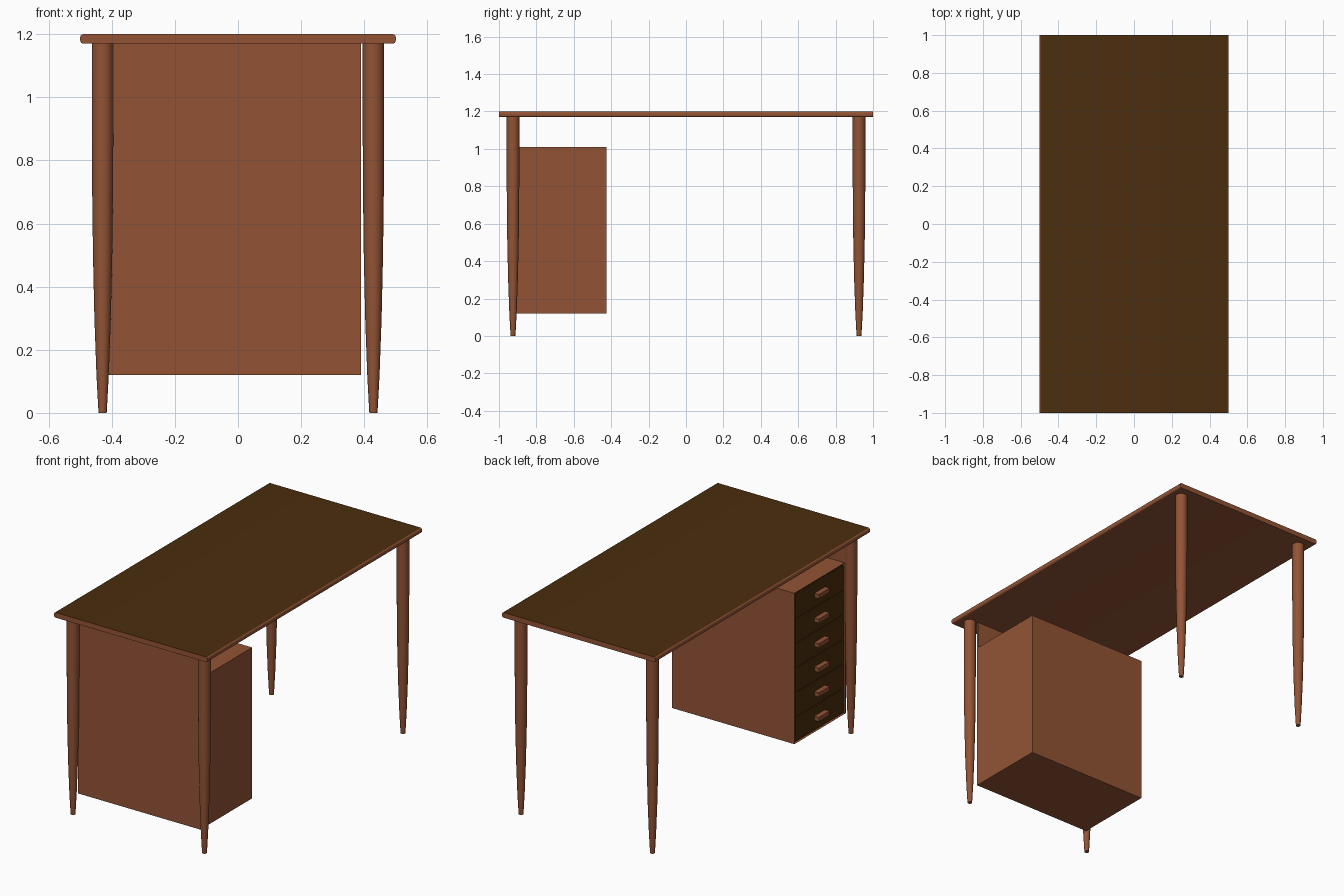
import bpy, bmesh, math

if "Cube" in bpy.data.objects:
    bpy.data.objects.remove(bpy.data.objects["Cube"])


def material(name, color):
    m = bpy.data.materials.new(name)
    m.diffuse_color = (*color, 1.0)
    m.use_nodes = True
    m.node_tree.nodes["Principled BSDF"].inputs["Base Color"].default_value = m.diffuse_color
    return m


WOOD = material("red brown wood", (0.29, 0.088, 0.036))
DARK = material("dark walnut", (0.072, 0.027, 0.0045))


def add_object(name, bm, *mats):
    bmesh.ops.recalc_face_normals(bm, faces=bm.faces)
    me = bpy.data.meshes.new(name)
    bm.to_mesh(me)
    bm.free()
    for m in mats:
        me.materials.append(m)
    ob = bpy.data.objects.new(name, me)
    bpy.context.collection.objects.link(ob)
    return ob


def box_bmesh(lo, hi):
    bm = bmesh.new()
    bmesh.ops.create_cube(bm, size=1)
    for v in bm.verts:
        for i in range(3):
            v.co[i] = lo[i] if v.co[i] < 0 else hi[i]
    return bm


def smooth(ob, angle=35):
    bpy.ops.object.select_all(action='DESELECT')
    ob.select_set(True)
    bpy.context.view_layer.objects.active = ob
    bpy.ops.object.shade_smooth_by_angle(angle=math.radians(angle))


# Tabletop: slab with rounded long edges and a dark upper face
bm = box_bmesh((-0.5, -1, 1.17), (0.5, 1, 1.2))
long_edges = [e for e in bm.edges if abs(e.verts[0].co.y - e.verts[1].co.y) > 1]
bmesh.ops.bevel(bm, geom=long_edges, offset=0.01, segments=4, profile=0.5, affect='EDGES')
bm.normal_update()
for f in bm.faces:
    f.material_index = 1 if f.normal.z > 0.9 else 0
smooth(add_object("tabletop", bm, WOOD, DARK))

# Legs: turned profile, straight above and tapering to the foot
PROFILE = [(0.013, 0), (0.0195, 0.12), (0.026, 0.3), (0.0305, 0.5),
           (0.033, 0.7), (0.034, 0.9), (0.034, 1.172)]
SIDES = 32
for y, end in ((-0.925, "front"), (0.925, "back")):
    for x, side in ((-0.429, "left"), (0.429, "right")):
        bm = bmesh.new()
        rings = [[bm.verts.new((x + r * math.cos(2 * math.pi * i / SIDES),
                                y + r * math.sin(2 * math.pi * i / SIDES), z))
                  for i in range(SIDES)] for r, z in PROFILE]
        for a, b in zip(rings, rings[1:]):
            for i in range(SIDES):
                j = (i + 1) % SIDES
                bm.faces.new((a[i], a[j], b[j], b[i]))
        bm.faces.new(rings[0])
        bm.faces.new(rings[-1])
        smooth(add_object(f"{end}_{side}_leg", bm, WOOD))

# End panel joining the cabinet to the tabletop
X0, X1, Y0, Y1, Z0, Z1 = -0.41, 0.39, -0.895, -0.425, 0.12, 1.01
add_object("end_panel", box_bmesh((X0, -0.908, Z0), (X1, Y0, 1.171)), WOOD)

# Drawer cabinet: dark recess on the -x side
bm = box_bmesh((X0, Y0, Z0), (X1, Y1, Z1))
bm.normal_update()
face = [f for f in bm.faces if f.normal.x < -0.9]
bmesh.ops.inset_individual(bm, faces=face, thickness=0.01, depth=0)
for v in face[0].verts:
    v.co.x += 0.008
face[0].material_index = 1
add_object("drawer_cabinet", bm, WOOD, DARK)

# Six drawer fronts with handles
N = 6
step = (Z1 - Z0 - 0.02) / N
yc = (Y0 + Y1) / 2
for i in range(N):
    zb = Z0 + 0.01 + i * step
    zc = zb + step / 2
    add_object(f"drawer_front_{i + 1}",
               box_bmesh((X0, Y0 + 0.012, zb + 0.002),
                         (X0 + 0.009, Y1 - 0.012, zb + step - 0.002)), DARK)
    add_object(f"drawer_handle_{i + 1}",
               box_bmesh((X0 - 0.03, yc - 0.05, zc - 0.0125),
                         (X0 + 0.002, yc + 0.05, zc + 0.0125)), WOOD)
